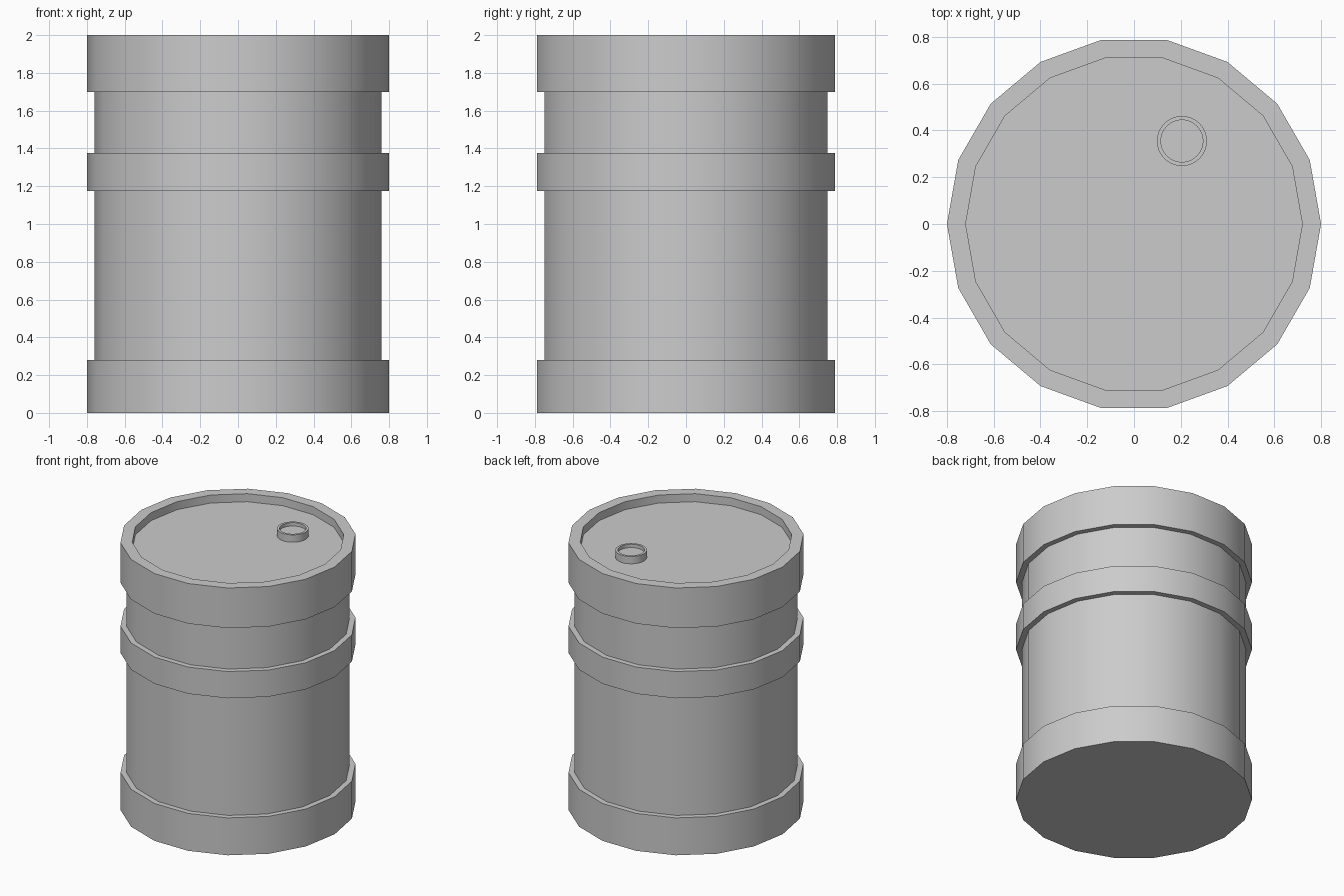
import bpy, bmesh
from math import cos, sin, pi, radians

if "Cube" in bpy.data.objects:
    bpy.data.objects.remove(bpy.data.objects["Cube"])


def lathe(name, profile, sides, location=(0, 0, 0)):
    """Spin a (radius, z) profile about z, closing both ends with flat caps."""
    bm = bmesh.new()
    rings = [[bm.verts.new((r * cos(2 * pi * i / sides), r * sin(2 * pi * i / sides), z))
              for i in range(sides)] for r, z in profile]
    for low, high in zip(rings, rings[1:]):
        for i in range(sides):
            j = (i + 1) % sides
            bm.faces.new((low[i], low[j], high[j], high[i]))
    bm.faces.new(rings[0][::-1])
    bm.faces.new(rings[-1])
    mesh = bpy.data.meshes.new(name)
    bm.to_mesh(mesh)
    bm.free()
    obj = bpy.data.objects.new(name, mesh)
    obj.location = location
    bpy.context.collection.objects.link(obj)
    bpy.ops.object.select_all(action='DESELECT')
    obj.select_set(True)
    bpy.context.view_layer.objects.active = obj
    bpy.ops.object.shade_smooth_by_angle(angle=radians(30))
    return obj


OUTER, BODY, INNER = 0.80, 0.76, 0.72
LID_Z = 1.94

# Barrel shell: three raised bands and a recessed lid
lathe("barrel_body", [
    (OUTER, 0), (OUTER, 0.28), (BODY, 0.28),
    (BODY, 1.175), (OUTER, 1.175), (OUTER, 1.375), (BODY, 1.375),
    (BODY, 1.70), (OUTER, 1.70), (OUTER, 2.0),
    (INNER, 2.0), (INNER, LID_Z),
], 18)

# Filler cap with a shallow dished top
lathe("filler_cap", [
    (0.107, 0), (0.107, 0.055), (0.09, 0.055), (0.09, 0.03),
], 32, (0.205, 0.355, LID_Z))
